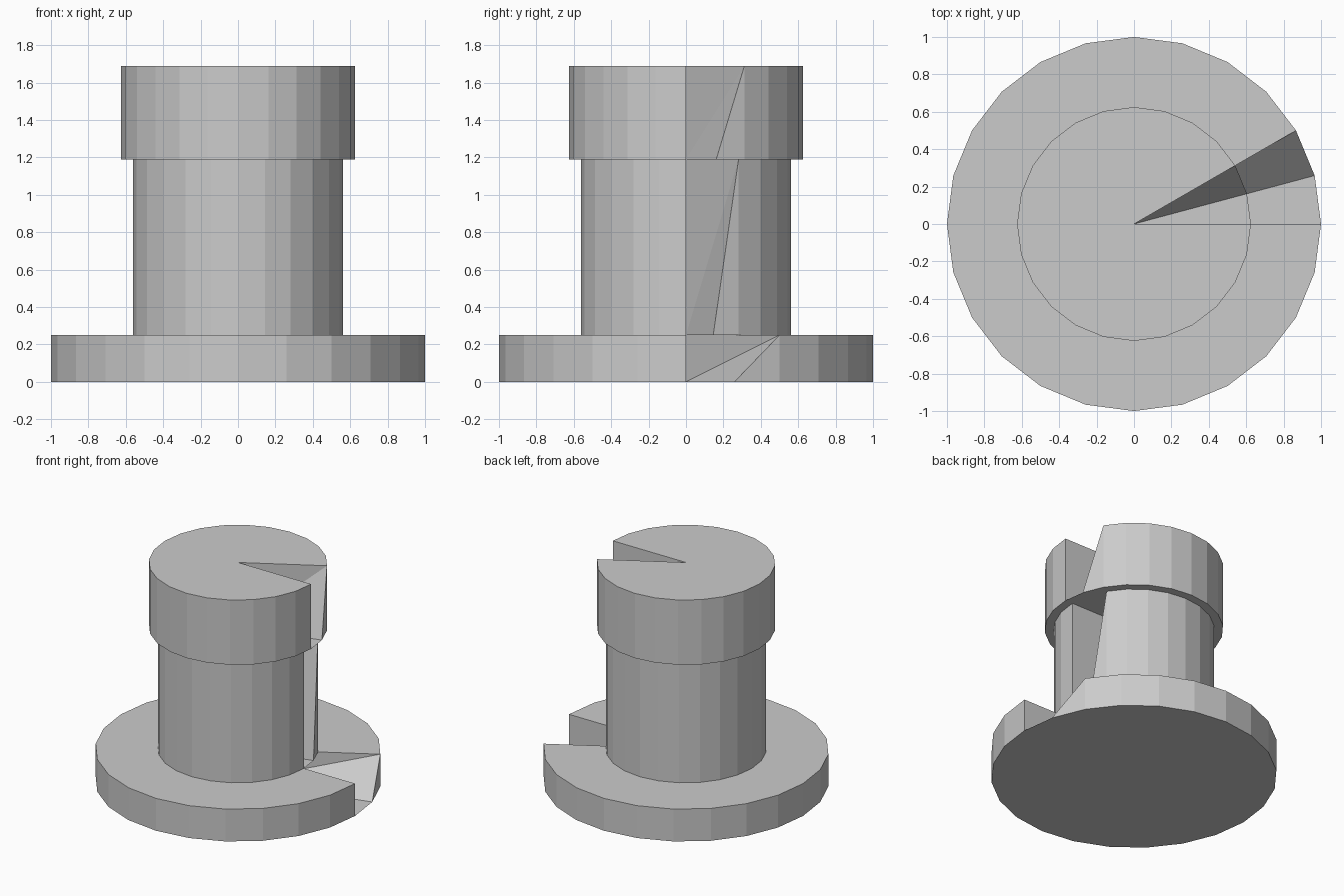
import bpy, bmesh
from math import cos, sin, pi

if "Cube" in bpy.data.objects:
    bpy.data.objects.remove(bpy.data.objects["Cube"])

SIDES = 24


def notched_drum(name, radius, z0, z1):
    """Closed 24-sided drum with a slanted wedge notch from 0 to 30 degrees."""
    bm = bmesh.new()

    def ring(z):
        return [bm.verts.new((radius * cos(2 * pi * i / SIDES),
                              radius * sin(2 * pi * i / SIDES), z))
                for i in range(SIDES)]

    low, high = ring(z0), ring(z1)
    c_low, c_high = bm.verts.new((0, 0, z0)), bm.verts.new((0, 0, z1))

    # full bottom cap
    for i in range(SIDES):
        bm.faces.new((c_low, low[(i + 1) % SIDES], low[i]))

    # side walls and top cap, leaving out the first two segments
    for i in range(2, SIDES):
        j = (i + 1) % SIDES
        bm.faces.new((low[i], low[j], high[j], high[i]))
        bm.faces.new((c_high, high[i], high[j]))

    # notch: leaning rim triangle, upright walls and sloped wall
    bm.faces.new((low[1], low[2], high[2]))
    bm.faces.new((c_low, low[0], high[0], c_high))
    bm.faces.new((c_low, c_high, high[2]))
    bm.faces.new((c_low, high[2], low[1]))

    bm.verts.remove(high[1])
    bmesh.ops.recalc_face_normals(bm, faces=bm.faces[:])
    mesh = bpy.data.meshes.new(name)
    bm.to_mesh(mesh)
    bm.free()
    obj = bpy.data.objects.new(name, mesh)
    bpy.context.collection.objects.link(obj)
    return obj


# stacked parts, bottom to top
notched_drum("base_flange", 1.0, 0.0, 0.25)
notched_drum("shaft", 0.5625, 0.25, 1.19)
notched_drum("head", 0.625, 1.19, 1.69)
